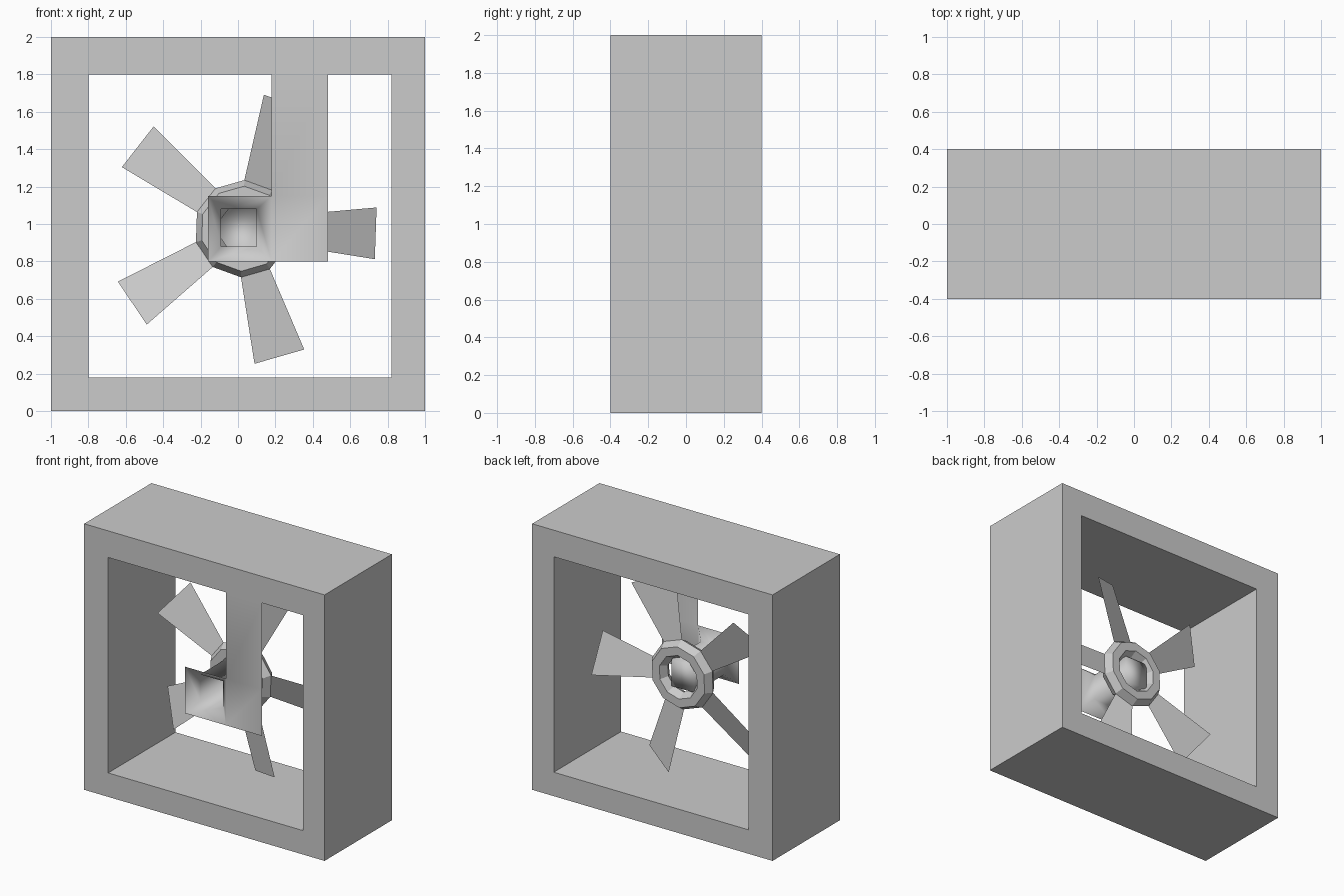
import bpy
from math import sin, cos, pi, radians

if "Cube" in bpy.data.objects:
    bpy.data.objects.remove(bpy.data.objects["Cube"])

CX, CZ = 0.025, 0.975      # hub centre in the front view


def make(name, verts, faces, smooth=False):
    me = bpy.data.meshes.new(name)
    me.from_pydata(verts, [], faces)
    me.validate()
    for p in me.polygons:
        p.use_smooth = smooth
    ob = bpy.data.objects.new(name, me)
    bpy.context.collection.objects.link(ob)
    return ob


def rect(x0, x1, z0, z1, y):
    return [(x0, y, z0), (x1, y, z0), (x1, y, z1), (x0, y, z1)]


def bridge(a, b, n=4):
    """Quads joining two loops of n vertices starting at indices a and b."""
    return [(a + i, a + (i + 1) % n, b + (i + 1) % n, b + i) for i in range(n)]


# Square housing: four loops joined into a hollow box frame
loops = [rect(-1, 1, 0, 2, -0.4), rect(-0.8, 0.82, 0.18, 1.8, -0.4),
         rect(-0.8, 0.82, 0.18, 1.8, 0.4), rect(-1, 1, 0, 2, 0.4)]
make("housing", sum(loops, []),
     [f for i in range(4) for f in bridge(4 * i, 4 * ((i + 1) % 4))])

# Motor bracket: flat hanging strap, shallow funnel and a closed square shaft
v = rect(-0.16, 0.18, 0.8, 1.15, -0.4) + rect(-0.09, 0.10, 0.88, 1.08, -0.32) \
    + rect(-0.09, 0.10, 0.88, 1.08, 0.03)
v += [(0.48, -0.4, 0.8), (0.48, -0.4, 1.15), (0.48, -0.4, 1.8), (0.18, -0.4, 1.8)]
f = bridge(0, 4) + bridge(4, 8) + [(8, 9, 10, 11), (1, 12, 13, 2), (2, 13, 14, 15)]
make("motor_bracket", v, f, smooth=True)

# Hub ring: ten-sided torus with a hexagonal section
SEG, SIDES, R, r, START = 10, 6, 0.195, 0.065, radians(88)
v, f = [], []
for i in range(SEG):
    a = START + 2 * pi * i / SEG
    for j in range(SIDES):
        b = 2 * pi * j / SIDES
        d = R + r * cos(b)
        v.append((CX + d * cos(a), r * sin(b), CZ + d * sin(a)))
    f += bridge(SIDES * i, SIDES * ((i + 1) % SEG), SIDES)
make("hub_ring", v, f)

# Five thin twisted blades growing from alternate outer edges of the ring
def polar(rad, ang, y):
    return (CX + rad * cos(ang), y, CZ + rad * sin(ang))


for k in range(5):
    m = radians(70 + 72 * k)
    root, tip = radians(18), radians(11)
    make(f"fan_blade_{k + 1}",
         [polar(0.26, m - root, 0), polar(0.725, m - tip, 0.08),
          polar(0.725, m + tip, -0.07), polar(0.26, m + root, 0)],
         [(0, 1, 2, 3)])
